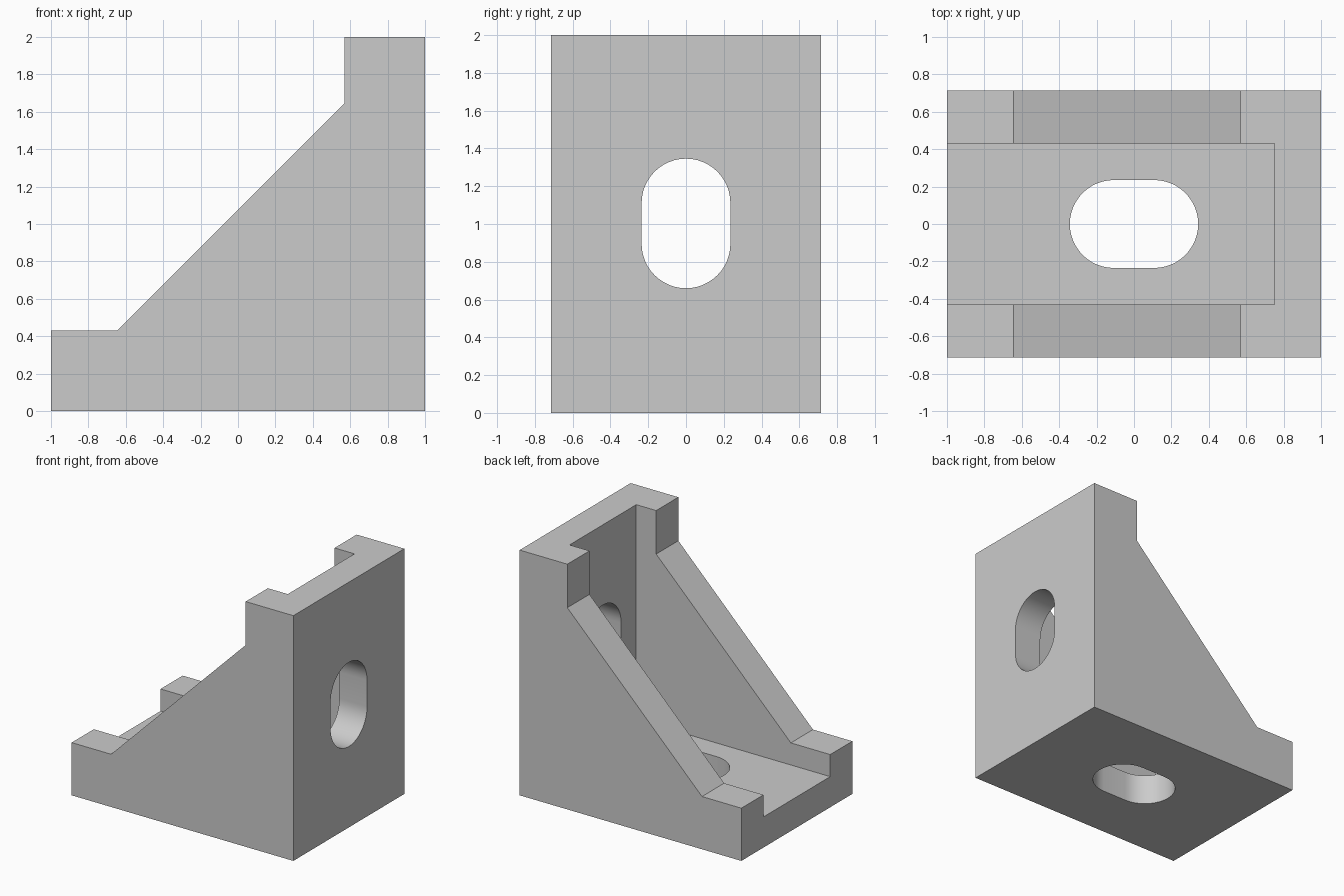
import bpy
import bmesh
import math
from mathutils import Matrix, Vector

if "Cube" in bpy.data.objects:
    bpy.data.objects.remove(bpy.data.objects["Cube"])

HALF_WIDTH = 0.715    # half the bracket depth along y
INNER = 0.43          # half the gap between the side walls
WALL = 0.25           # plate thickness
LIP = 0.43            # size of the square ends of the side walls

grey = bpy.data.materials.new("plain grey")
grey.use_nodes = True
colour = (0.6, 0.6, 0.6, 1)
grey.diffuse_color = colour
grey.node_tree.nodes["Principled BSDF"].inputs["Base Color"].default_value = colour


def prism(name, outline, depth, matrix):
    """Extrude a flat outline symmetrically along its local z axis."""
    bm = bmesh.new()
    face = bm.faces.new([bm.verts.new((x, y, -depth)) for x, y in outline])
    extruded = bmesh.ops.extrude_face_region(bm, geom=[face])["geom"]
    verts = [v for v in extruded if isinstance(v, bmesh.types.BMVert)]
    bmesh.ops.translate(bm, verts=verts, vec=(0, 0, 2 * depth))
    bmesh.ops.recalc_face_normals(bm, faces=bm.faces)
    bm.transform(matrix)
    mesh = bpy.data.meshes.new(name)
    bm.to_mesh(mesh)
    bm.free()
    mesh.materials.append(grey)
    obj = bpy.data.objects.new(name, mesh)
    bpy.context.collection.objects.link(obj)
    return obj


def slot_outline(radius, reach, steps=24):
    """Rounded slot, long along local x."""
    points = []
    for side in (1, -1):
        for i in range(steps + 1):
            a = math.pi * (i / steps - 0.5)
            points.append((side * (reach + radius * math.cos(a)),
                           side * radius * math.sin(a)))
    return points


# Side profile, drawn in x and z
upright = Matrix.Rotation(math.pi / 2, 4, "X")
profile = [(-1, 0), (1, 0), (1, 2), (1 - LIP, 2), (1 - LIP, 1.645),
           (LIP - 1.075, LIP), (-1, LIP)]
bracket = prism("corner_bracket", profile, HALF_WIDTH, upright)

# Channel between the side walls, and a slot through each plate
channel = [(-1.2, WALL), (1 - WALL, WALL), (1 - WALL, 2.2), (-1.2, 2.2)]
slot = slot_outline(0.235, 0.108)
cutters = [
    prism("channel_cutter", channel, INNER, upright),
    prism("base_slot_cutter", slot, 0.2, Matrix.Translation((0, 0, WALL / 2))),
    prism("wall_slot_cutter", slot, 0.2,
          Matrix.Translation((1 - WALL / 2, 0, 1.003)) @ Matrix.Rotation(math.pi / 2, 4, "Y")),
]

bpy.context.view_layer.objects.active = bracket
for cutter in cutters:
    cutter.hide_render = True
    cut = bracket.modifiers.new(cutter.name, "BOOLEAN")
    cut.operation = "DIFFERENCE"
    cut.solver = "EXACT"
    cut.object = cutter
    bpy.ops.object.modifier_apply(modifier=cut.name)
    bpy.data.objects.remove(cutter)

# Smooth slot walls with crisp outer edges
bpy.ops.object.select_all(action="DESELECT")
bracket.select_set(True)
bpy.ops.object.shade_smooth_by_angle(angle=math.radians(30))
